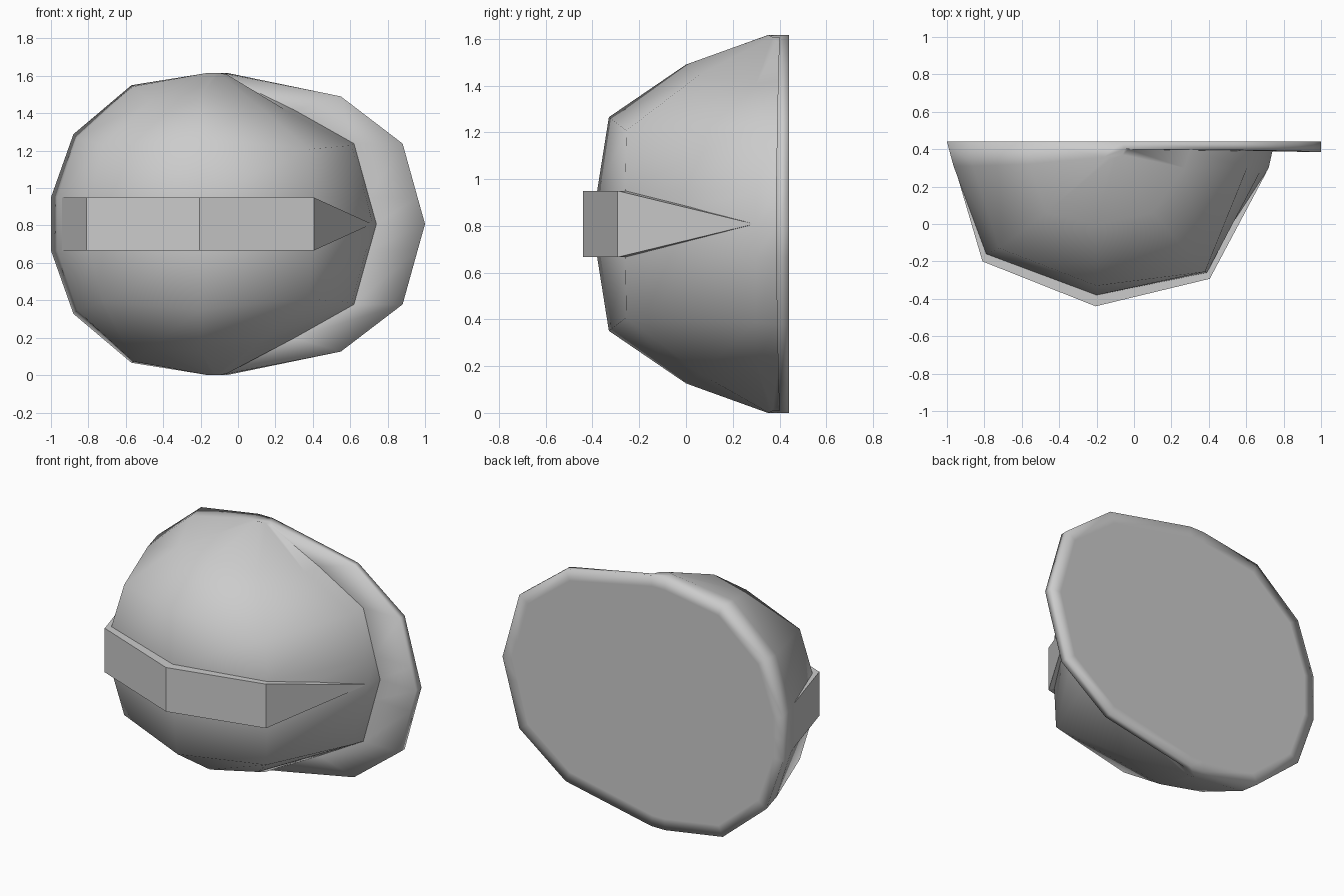
import bpy, bmesh

if "Cube" in bpy.data.objects:
    bpy.data.objects.remove(bpy.data.objects["Cube"])

MID = 0.808  # height of the symmetry plane


def make_object(name, bm):
    bmesh.ops.recalc_face_normals(bm, faces=bm.faces[:])
    mesh = bpy.data.meshes.new(name)
    bm.to_mesh(mesh)
    bm.free()
    ob = bpy.data.objects.new(name, mesh)
    bpy.context.collection.objects.link(ob)
    return ob


# Helmet cross-sections: (height above the symmetry plane, x/y path)
# path: back rim -> lip -> dome -> dome/brim crease -> brim edge front -> brim edge back
def section(xy, zs):
    return [(x, y, z) for (x, y), z in zip(xy, zs)]


half = [
    section([(-1, .44), (-.965, .31), (-.79, -.16), (-.2, -.38), (.39, -.26),
             (.72, .3), (.74, .39), (1, .385), (1, .44)], [0] * 9),
    section([(-1, .44), (-.965, .31), (-.79, -.16), (-.2, -.38), (.39, -.26),
             (.685, .3), (.7, .39), (.96, .385), (.96, .44)], [.142] * 9),
    section([(-.88, .44), (-.86, .31), (-.72, -.13), (-.2, -.33), (.38, -.255),
             (.605, .3), (.62, .39), (.88, .39), (.88, .44)],
            [.48, .46, .42, .457, .40, .42, .43, .43, .43]),
    section([(-.57, .44), (-.56, .32), (-.47, .06), (-.2, 0), (.1, .06),
             (.27, .3), (.3, .395), (.55, .395), (.55, .44)],
            [.742, .735, .66, .682, .64, .60, .61, .682, .682]),
    section([(-.16, .44), (-.16, .36), (-.14, .355), (-.12, .35), (-.1, .355),
             (-.06, .37), (-.03, .4), (-.05, .4), (-.06, .44)],
            [.808, .808, .808, .808, .808, .80, .77, .80, .808]),
]

# Helmet shell with brim and closed base
bm = bmesh.new()
sections = [[(x, y, -z) for x, y, z in s] for s in half[:0:-1]] + half
grid = [[bm.verts.new((x, y, MID + z)) for x, y, z in s] for s in sections]
n = len(grid[0])
base = []
for a, b in zip(grid, grid[1:]):
    for i in range(n):
        j = (i + 1) % n
        f = bm.faces.new((a[i], a[j], b[j], b[i]))
        if j == 0:
            base.append(f)
for end in (grid[0], grid[-1]):
    bm.faces.new(end)
bmesh.ops.recalc_face_normals(bm, faces=bm.faces[:])
crease = [(a[6], b[6]) for a, b in zip(grid, grid[1:])]
for pair in crease:
    bm.edges.get(pair).smooth = False
bmesh.ops.inset_region(bm, faces=base, thickness=.07, use_even_offset=True)
for f in bm.faces:
    f.smooth = True
make_object("helmet_shell", bm)

# Raised centre band, tapering to a point towards the brim
outer = [(-.975, .36), (-.81, -.2), (-.205, -.44), (.405, -.293), (.71, .28)]
inner = [(-.93, .36), (-.75, -.12), (-.2, -.34), (.36, -.2), (.68, .3)]
widths = [.142, .142, .142, .142, .003]
bm = bmesh.new()
rings = []
for (ox, oy), (ix, iy), w in zip(outer, inner, widths):
    rings.append([bm.verts.new(p) for p in (
        (ox, oy, MID - w), (ox, oy, MID + w), (ix, iy, MID + w), (ix, iy, MID - w))])
for a, b in zip(rings, rings[1:]):
    for i in range(4):
        j = (i + 1) % 4
        bm.faces.new((a[i], a[j], b[j], b[i]))
bm.faces.new(rings[0])
bm.faces.new(rings[-1])
make_object("centre_band", bm)
